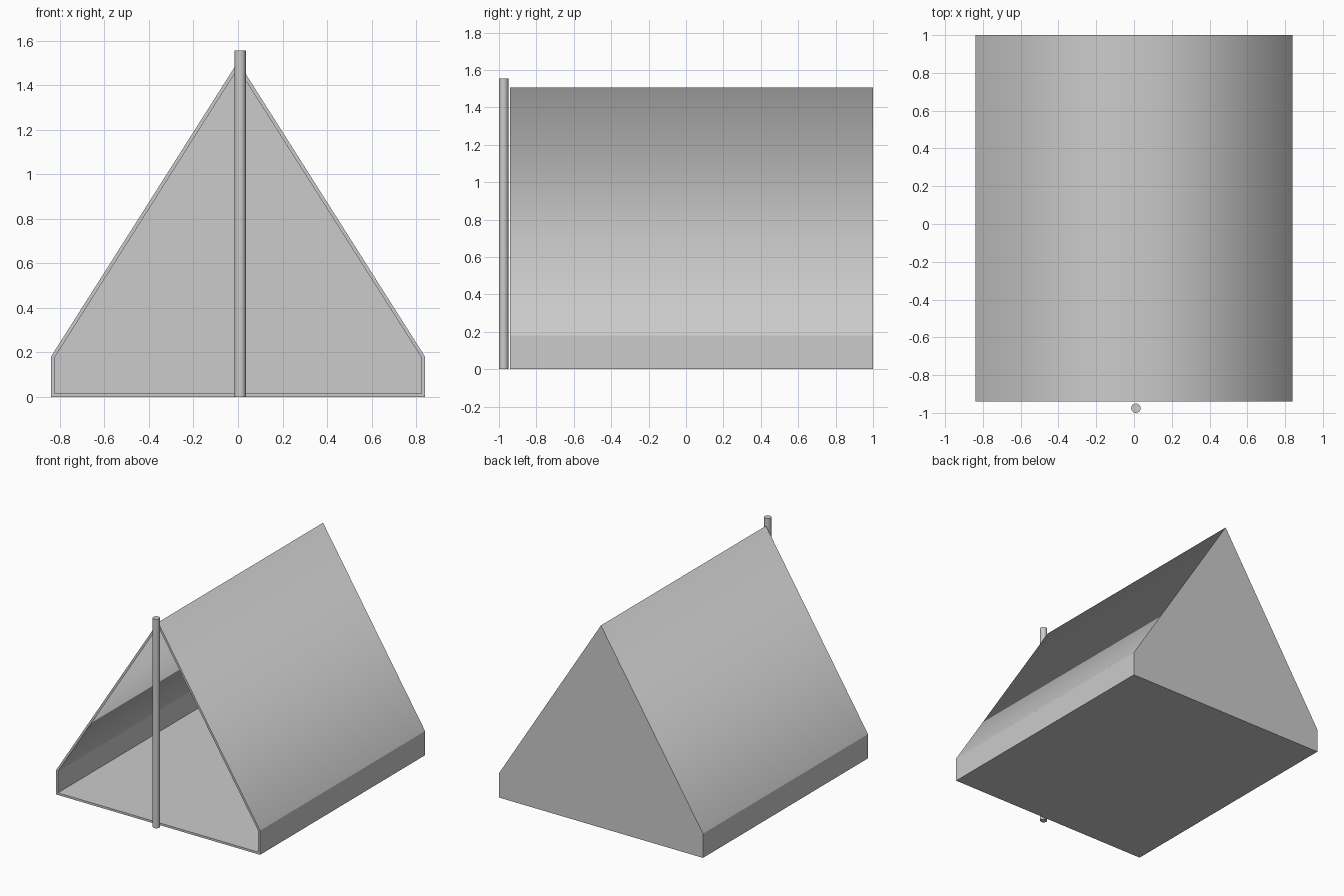
import bpy, bmesh

cube = bpy.data.objects.get("Cube")
if cube:
    bpy.data.objects.remove(cube, do_unlink=True)

# Single canvas colour
GREY = (0.6, 0.6, 0.6, 1.0)
mat = bpy.data.materials.new("light_grey")
mat.use_nodes = True
mat.diffuse_color = GREY
mat.node_tree.nodes["Principled BSDF"].inputs["Base Color"].default_value = GREY

FRONT, BACK = -0.94, 1.0
HALF, EAVE, RIDGE = 0.84, 0.18, 1.505
THICK = 0.016


def section(bm, y, half, floor, eave, ridge):
    """Five-sided tent cross-section at depth y."""
    pts = [(-half, floor), (half, floor), (half, eave), (0, ridge), (-half, eave)]
    return [bm.verts.new((x, y, z)) for x, z in pts]


def bridge(bm, a, b):
    for i in range(5):
        j = (i + 1) % 5
        bm.faces.new((a[i], a[j], b[j], b[i]))


# Tent shell: outer skin, front rim, inner skin and closed back
bm = bmesh.new()
outer = (HALF, 0, EAVE, RIDGE)
inner = (HALF - THICK, THICK, EAVE - 0.004, RIDGE - 0.03)
outer_back = section(bm, BACK, *outer)
outer_front = section(bm, FRONT, *outer)
inner_front = section(bm, FRONT, *inner)
inner_back = section(bm, BACK - THICK, *inner)
rings = [outer_back, outer_front, inner_front, inner_back]
for a, b in zip(rings, rings[1:]):
    bridge(bm, a, b)
bm.faces.new(outer_back)
bm.faces.new(inner_back)
bmesh.ops.recalc_face_normals(bm, faces=bm.faces)

# Only the ridge lines are softly shaded; every other fold is crisp
for face in bm.faces:
    face.smooth = True
for edge in bm.edges:
    on_ridge = all(abs(v.co.x) < 0.001 for v in edge.verts)
    a, b = edge.verts
    edge.smooth = on_ridge and abs(a.co.y - b.co.y) > 0.5
mesh = bpy.data.meshes.new("tent_shell")
bm.to_mesh(mesh)
bm.free()
mesh.materials.append(mat)
tent = bpy.data.objects.new("tent_shell", mesh)
bpy.context.collection.objects.link(tent)

# Front pole
POLE_TOP = 1.555
bpy.ops.mesh.primitive_cylinder_add(vertices=32, radius=0.025, depth=POLE_TOP,
                                    location=(0.01, -0.975, POLE_TOP / 2))
pole = bpy.context.object
pole.name = "front_pole"
pole.data.materials.append(mat)
bpy.ops.object.shade_smooth_by_angle()
